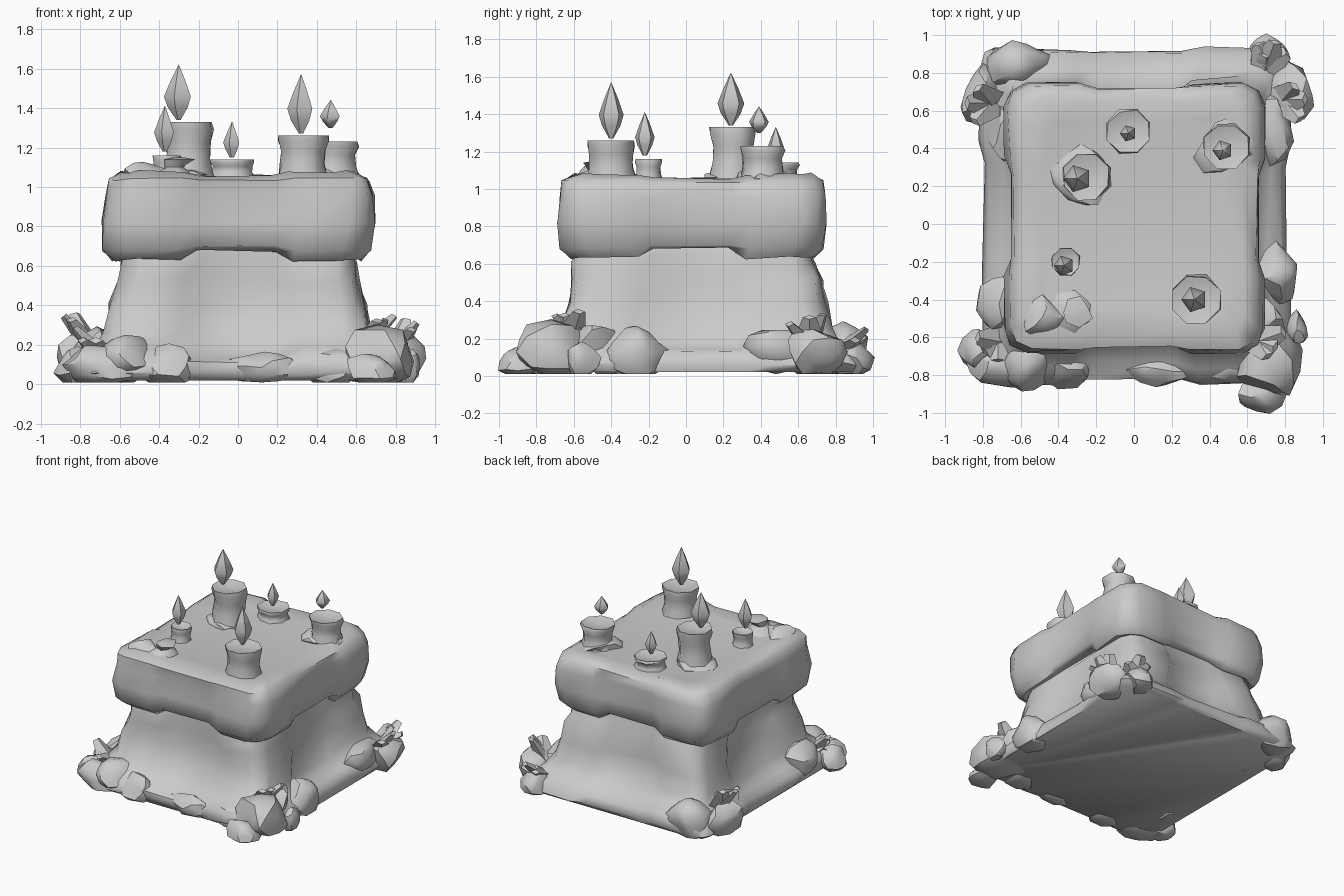
import bpy, bmesh, math, random
from mathutils import Vector, Matrix

if "Cube" in bpy.data.objects:
    bpy.data.objects.remove(bpy.data.objects["Cube"])

random.seed(4)


def finish(bm, name, angle=45):
    bmesh.ops.recalc_face_normals(bm, faces=bm.faces)
    me = bpy.data.meshes.new(name)
    bm.to_mesh(me)
    bm.free()
    ob = bpy.data.objects.new(name, me)
    bpy.context.collection.objects.link(ob)
    bpy.ops.object.select_all(action='DESELECT')
    ob.select_set(True)
    bpy.context.view_layer.objects.active = ob
    bpy.ops.object.shade_smooth_by_angle(angle=math.radians(angle))
    return ob


def ring(z, x0, x1, y0, y1, c, d, dz):
    """Squarish outline: rounded corner blocks, middles recessed by d and raised by dz."""
    cx, cy, hx, hy = (x0 + x1) / 2, (y0 + y1) / 2, (x1 - x0) / 2, (y1 - y0) / 2
    pts = []
    for k in range(4):
        for t, depth, m in ((-1 + c, 0, 0), (-.46, 0, 0), (-.32, d, 1), (.3, d, 1),
                            (.44, 0, 0), (1 - c, 0, 0), (1 - c * .3, c * .3, 0)):
            u, v = t, -1 + depth
            for _ in range(k):
                u, v = -v, u
            pts.append((cx + u * hx, cy + v * hy, z + m * dz))
    return pts


def loft(name, levels, cap_bottom, cap_top, jitter):
    bm = bmesh.new()
    rings = [[bm.verts.new(p) for p in ring(*lv)] for lv in levels]
    n = len(rings[0])
    for a, b in zip(rings, rings[1:]):
        for i in range(n):
            j = (i + 1) % n
            bm.faces.new((a[i], a[j], b[j], b[i]))
    for r in rings[1:-1]:
        for v in r:
            v.co += Vector((random.uniform(-1, 1), random.uniform(-1, 1), random.uniform(-1, 1))) * jitter
    if cap_bottom:
        bm.faces.new(rings[0][::-1])
    if cap_top:
        bm.faces.new(rings[-1])
    return finish(bm, name, 55)


def rock(name, x, y, z, rx, ry, rz):
    bm = bmesh.new()
    bmesh.ops.create_icosphere(bm, subdivisions=2, radius=1.08)
    bumps = [(Vector((random.uniform(-1, 1), random.uniform(-1, 1), random.uniform(-.3, 1))).normalized(),
              random.uniform(.6, .85)) for _ in range(11)]
    for v in bm.verts:
        # planes slice the ball into chunky facets
        for nrm, h in bumps:
            over = v.co.dot(nrm) - h
            if over > 0:
                v.co -= nrm * over
        v.co = Vector((x + v.co.x * rx, y + v.co.y * ry, max(.01, z + v.co.z * rz)))
    return finish(bm, name, 35)


def lathe(name, x, y, prof, sides, lean=(0, 0), jitter=0.0):
    bm = bmesh.new()
    rings = []
    z0, z1 = prof[0][1], prof[-1][1]
    for r, z in prof:
        f = (z - z0) / (z1 - z0)
        rings.append([bm.verts.new((x + lean[0] * f + r * math.cos(a) * (1 + random.uniform(-jitter, jitter)),
                                    y + lean[1] * f + r * math.sin(a) * (1 + random.uniform(-jitter, jitter)), z))
                      for a in [2 * math.pi * (i + .5) / sides for i in range(sides)]])
    for a, b in zip(rings, rings[1:]):
        for i in range(sides):
            j = (i + 1) % sides
            bm.faces.new((a[i], a[j], b[j], b[i]))
    bm.faces.new(rings[-1])
    bm.faces.new(rings[0][::-1])
    bmesh.ops.remove_doubles(bm, verts=bm.verts, dist=.0005)
    return finish(bm, name, 60)


# plinth with sloping pillar
loft("plinth_and_pillar", [
    (.02, -.78, .80, -.80, .90, .10, .0, 0),
    (.06, -.81, .82, -.84, .93, .10, .02, 0),
    (.13, -.79, .80, -.83, .91, .10, .02, -.01),
    (.18, -.72, .73, -.76, .83, .12, .02, -.03),
    (.25, -.67, .67, -.67, .77, .16, .07, -.04),
    (.40, -.65, .65, -.62, .75, .18, .10, 0),
    (.52, -.60, .61, -.61, .72, .18, .09, 0),
    (.60, -.58, .60, -.60, .68, .18, .06, .04),
    (.66, -.58, .58, -.58, .66, .18, .05, .03)], True, False, .016)

# heavy top slab of rounded blocks
loft("altar_slab", [
    (.66, -.56, .57, -.56, .64, .2, .04, .03),
    (.63, -.63, .63, -.61, .68, .2, .04, .05),
    (.68, -.68, .67, -.67, .73, .2, .05, .02),
    (.82, -.69, .69, -.68, .745, .17, .05, 0),
    (.96, -.67, .69, -.67, .74, .17, .04, 0),
    (1.04, -.65, .66, -.66, .73, .17, .02, 0),
    (1.08, -.59, .58, -.59, .66, .17, .02, -.02),
    (1.055, -.48, .48, -.48, .55, .17, .0, 0)], False, True, .009)

# candles: x, y, radius, top, flame offset x/y, flame bottom, flame top, flame radius
candles = [
    (-.25, .25, .125, 1.33, -.05, -.01, 1.34, 1.62, .075),
    (.33, -.40, .13, 1.26, -.01, 0, 1.27, 1.57, .07),
    (-.03, .49, .115, 1.14, 0, -.01, 1.15, 1.33, .045),
    (.49, .41, .12, 1.23, -.02, -.02, 1.30, 1.44, .055),
    (-.36, -.20, .075, 1.16, -.01, -.02, 1.18, 1.41, .055)]
for i, (x, y, r, top, fx, fy, f0, f1, fr) in enumerate(candles):
    h = top - 1.04
    lathe(f"candle_{i + 1}", x, y, [
        (r * 1.1, 1.04), (r * .93, 1.04 + h * .35), (r * .93, 1.04 + h * .65), (r * 1.05, top - h * .13),
        (r * 1.02, top), (r * .75, top - .01), (r * .1, top - .02)], 8, jitter=.07)
    mid = f0 + (f1 - f0) * .42
    lathe(f"flame_{i + 1}", x + fx, y + fy, [
        (.012, f0), (fr * .75, f0 + (mid - f0) * .55), (fr, mid), (fr * .55, mid + (f1 - mid) * .5), (0.001, f1)], 5)

# melted wax stub and wax puddles
lathe("melted_candle", -.35, -.47, [(.14, 1.04), (.09, 1.08), (.05, 1.10), (.08, 1.14), (.03, 1.15)],
      7, (.05, 0), .2)
for i, (x, y, r, h) in enumerate([(-.28, .24, .17, .05), (.47, .41, .16, .07), (-.48, -.5, .12, .07)]):
    rock(f"wax_puddle_{i + 1}", x, y, 1.06, r, r, h)

# rubble round the base: x, y, z, radii
rocks = [
    (.70, -.72, .12, .24, .25, .17), (.48, -.73, .11, .18, .15, .12), (.68, -.90, .08, .14, .12, .09),
    (.76, -.26, .14, .15, .18, .16), (.66, -.50, .18, .16, .15, .14), (.86, -.56, .10, .06, .10, .10),
    (-.70, -.76, .10, .20, .15, .13), (-.82, -.67, .11, .12, .12, .11), (-.58, -.74, .15, .18, .16, .11),
    (-.72, -.42, .14, .15, .18, .15), (-.35, -.77, .10, .18, .12, .10), (.12, -.77, .09, .20, .10, .08),
    (-.60, .84, .12, .18, .16, .16), (-.80, .68, .13, .14, .16, .15), (-.68, .48, .15, .12, .18, .13),
    (.70, .88, .10, .12, .12, .12), (.81, .68, .13, .14, .17, .13), (.72, .50, .16, .13, .18, .12)]
for i, p in enumerate(rocks):
    rock(f"rubble_{i + 1}", *p)


# broad flat splinters fanning from the corner rubble
def splinter(name, base, tip, w):
    bm = bmesh.new()
    b, t = Vector(base), Vector(tip)
    rot = (t - b).to_track_quat('Z', 'Y').to_matrix().to_4x4()
    bmesh.ops.create_cone(bm, segments=4, radius1=w, radius2=w * .4, depth=(t - b).length, cap_ends=True,
                          matrix=Matrix.Translation((b + t) / 2) @ rot @ Matrix.Diagonal((1, .5, 1, 1)))
    return finish(bm, name, 30)


fans = [(-.76, .64, .20, 130, 230), (.79, .66, .17, -50, 50), (-.72, -.62, .17, 170, 270),
        (.70, .84, .14, 30, 110), (.66, -.62, .22, -60, 20)]
for f, (x, y, z, a0, a1) in enumerate(fans):
    for k in range(3):
        a = math.radians(a0 + (a1 - a0) * k / 2)
        reach, rise = random.uniform(.09, .15), random.uniform(.05, .16)
        splinter(f"splinter_{f + 1}_{k + 1}", (x, y, z),
                 (x + math.cos(a) * reach, y + math.sin(a) * reach, z + rise), .09)
